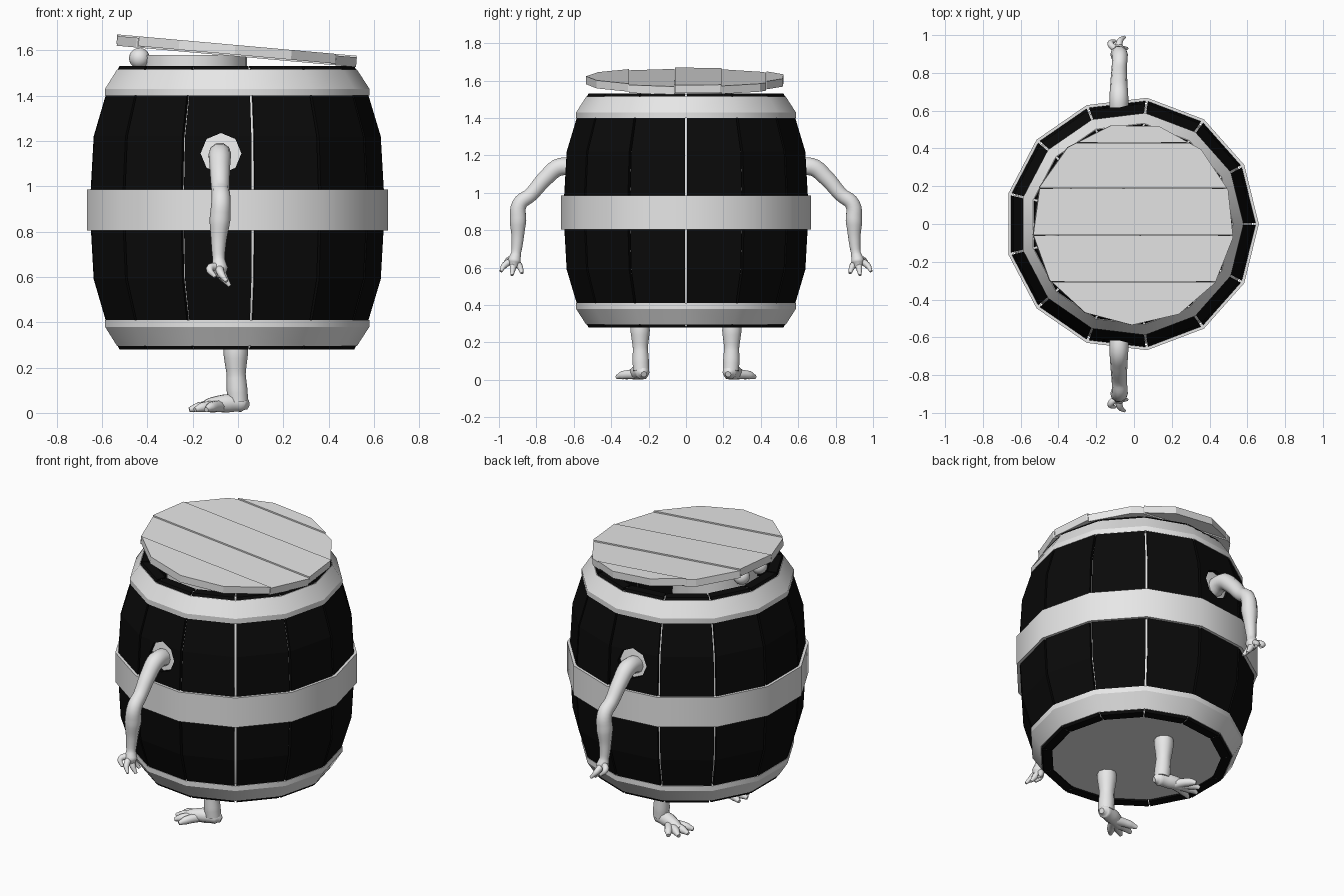
import bpy, bmesh, math
from mathutils import Matrix, Vector

cube = bpy.data.objects.get("Cube")
if cube:
    bpy.data.objects.remove(cube)

SIDES = 13
STEP = math.tau / SIDES
CX = -0.012          # barrel axis


def material(name, value):
    m = bpy.data.materials.new(name)
    m.use_nodes = True
    color = (value, value, value, 1)
    m.diffuse_color = color
    m.node_tree.nodes["Principled BSDF"].inputs["Base Color"].default_value = color
    return m


BLACK = material("black wood", 0.003)
GREY = material("light grey", 0.8)


def select(ob):
    bpy.ops.object.select_all(action='DESELECT')
    ob.select_set(True)
    bpy.context.view_layer.objects.active = ob


def finish(bm, name, mat, smooth=0):
    bmesh.ops.recalc_face_normals(bm, faces=bm.faces)
    me = bpy.data.meshes.new(name)
    bm.to_mesh(me)
    bm.free()
    me.materials.append(mat)
    ob = bpy.data.objects.new(name, me)
    bpy.context.collection.objects.link(ob)
    if smooth:
        select(ob)
        bpy.ops.object.shade_smooth_by_angle(angle=math.radians(smooth))
    return ob


def polar(r, a, z):
    return (CX + r * math.cos(a), r * math.sin(a), z)


def ring(name, profile, mat):
    """Revolve a closed (radius, height) section around the barrel axis."""
    bm = bmesh.new()
    rows = [[bm.verts.new(polar(r, k * STEP, z)) for r, z in profile] for k in range(SIDES)]
    n = len(profile)
    for k in range(SIDES):
        a, b = rows[k], rows[(k + 1) % SIDES]
        for i in range(n):
            j = (i + 1) % n
            bm.faces.new((a[i], b[i], b[j], a[j]))
    return finish(bm, name, mat, 32)


# Barrel staves, separated by narrow gaps
outer = [(.525, .28), (.585, .4), (.642, .59), (.66, .905), (.642, 1.22), (.585, 1.41), (.525, 1.53)]
section = outer + [(r - .055, z) for r, z in reversed(outer)]
bm = bmesh.new()
for k in range(SIDES):
    ends = [[bm.verts.new(polar(r, a, z)) for r, z in section]
            for a in (k * STEP + .01, (k + 1) * STEP - .01)]
    n = len(section)
    for i in range(n):
        j = (i + 1) % n
        bm.faces.new((ends[0][i], ends[1][i], ends[1][j], ends[0][j]))
    m = len(outer)
    for e in ends:
        for i in range(m - 1):
            bm.faces.new((e[i], e[i + 1], e[n - 2 - i], e[n - 1 - i]))
staves = finish(bm, "barrel_staves", BLACK)

# Arm holes through the staves
bm = bmesh.new()
bmesh.ops.create_cone(bm, cap_ends=True, segments=8, radius1=.09, radius2=.09, depth=1.6,
                      matrix=Matrix.Translation((-.075, 0, 1.145)) @ Matrix.Rotation(math.pi / 2, 4, 'X'))
cutter = finish(bm, "arm_hole_cutter", BLACK)
cutter.hide_render = True
cut = staves.modifiers.new("arm_holes", 'BOOLEAN')
cut.operation = 'DIFFERENCE'
cut.object = cutter
select(staves)
bpy.ops.object.modifier_apply(modifier=cut.name)
bpy.data.objects.remove(cutter)

# Grey lining that shows through the gaps, and the floor
lining = [(r - .022, z) for r, z in outer[1:-1]]
lining = [(.505, .285)] + lining + [(.505, 1.525)]
ring("barrel_lining", lining + [(r - .015, z) for r, z in reversed(lining)], GREY)
bm = bmesh.new()
bmesh.ops.create_cone(bm, cap_ends=True, segments=SIDES, radius1=.49, radius2=.49, depth=.02,
                      matrix=Matrix.Translation((CX, 0, .305)) @ Matrix.Rotation(math.pi / 2, 4, 'Z'))
finish(bm, "barrel_floor", GREY)

# Hoops
end_hoop = [(.592, 1.4), (.592, 1.43), (.537, 1.515), (.515, 1.515), (.56, 1.4)]
ring("top_hoop", end_hoop, GREY)
ring("bottom_hoop", [(r, 1.81 - z) for r, z in end_hoop], GREY)
ring("middle_hoop", [(.673, .805), (.673, .985), (.645, .985), (.645, .805)], GREY)

# Tilted lid, cut into planks
tilt = Matrix.Translation((-.007, 0, 1.575)) @ Matrix.Rotation(math.radians(5.1), 4, 'Y')
cuts = [-.6, -.305, -.06, .19, .43, .6]
for i in range(5):
    bm = bmesh.new()
    start = math.radians(186)
    verts = [bm.verts.new((.535 * math.cos(start + k * STEP), .535 * math.sin(start + k * STEP), 0))
             for k in range(SIDES)]
    bm.faces.new(verts)
    for y, side in ((cuts[i] + .001, -1), (cuts[i + 1] - .001, 1)):
        bmesh.ops.bisect_plane(bm, geom=bm.verts[:] + bm.edges[:] + bm.faces[:],
                               plane_co=(0, y, 0), plane_no=(0, side, 0), clear_outer=True)
    lift = .005 if i % 2 == 0 else -.002
    up = bmesh.ops.extrude_face_region(bm, geom=bm.faces[:])["geom"]
    bmesh.ops.translate(bm, vec=Vector((0, 0, .043)), verts=[v for v in up if isinstance(v, bmesh.types.BMVert)])
    bmesh.ops.translate(bm, vec=Vector((0, 0, lift)), verts=bm.verts[:])
    bm.transform(tilt)
    finish(bm, f"lid_plank_{i + 1}", GREY)

# Head peeping out under the lid, with two eyes
bm = bmesh.new()
bmesh.ops.create_cone(bm, cap_ends=True, segments=24, radius1=.24, radius2=.235, depth=.6,
                      matrix=Matrix.Translation((-.195, 0, 1.28)))
finish(bm, "head", GREY, 40)
for side, s in (("left", -1), ("right", 1)):
    bm = bmesh.new()
    bmesh.ops.create_uvsphere(bm, u_segments=16, v_segments=10, radius=.046,
                              matrix=Matrix.Translation((-.435, s * .085, 1.565)))
    finish(bm, f"{side}_eye", GREY, 60)


def limb(name, strands, s):
    """Tapered tubes through (x, y, z, radius) points, mirrored across y by s."""
    cu = bpy.data.curves.new(name, 'CURVE')
    cu.dimensions = '3D'
    cu.bevel_depth = 1
    cu.bevel_resolution = 3
    cu.resolution_u = 5
    cu.use_fill_caps = True
    for points in strands:
        sp = cu.splines.new('BEZIER')
        sp.bezier_points.add(len(points) - 1)
        for p, (x, y, z, r) in zip(sp.bezier_points, points):
            p.co = (x, s * y, z)
            p.radius = r
            p.handle_left_type = p.handle_right_type = 'AUTO'
    cu.materials.append(GREY)
    ob = bpy.data.objects.new(name, cu)
    bpy.context.collection.objects.link(ob)
    select(ob)
    bpy.ops.object.convert(target='MESH')
    bpy.ops.object.shade_smooth_by_angle(angle=math.radians(60))


# Arms with fingers
arm = [(-.08, .56, 1.12, .05), (-.08, .67, 1.14, .05), (-.08, .75, 1.08, .045), (-.078, .83, .99, .04),
       (-.075, .89, .94, .042), (-.08, .898, .85, .046), (-.085, .9, .76, .034), (-.085, .908, .68, .027),
       (-.08, .918, .635, .036), (-.072, .922, .6, .018)]
tips = [(-.05, .877, .57), (-.036, .93, .56), (-.05, .99, .58), (-.1, .97, .6)]
fingers = [[(-.082, .917, .645, .02), (x - .025, .3 * .917 + .7 * y, z + .035, .017), (x, y, z, .008)]
           for x, y, z in tips]

# Legs with splayed feet and toes
leg = [(-.01, .245, .33, .053), (-.01, .245, .26, .054), (-.008, .244, .17, .042),
       (-.004, .242, .1, .046), (0, .24, .05, .045)]
foot = [(.045, .225, .03, .016), (.02, .232, .04, .038), (-.05, .25, .042, .042),
        (-.12, .275, .034, .034), (-.16, .285, .026, .02)]
toes = [[(-.07, .255, .03, .028), (.3 * -.07 + .7 * x, .08 + .7 * y, .025, .023), (x, y, .014, .011)]
        for x, y in ((-.205, .22), (-.215, .285), (-.19, .34), (-.14, .37))]
for side, s in (("left", -1), ("right", 1)):
    limb(f"{side}_arm", [arm] + fingers, s)
    limb(f"{side}_leg", [leg, foot] + toes, s)
